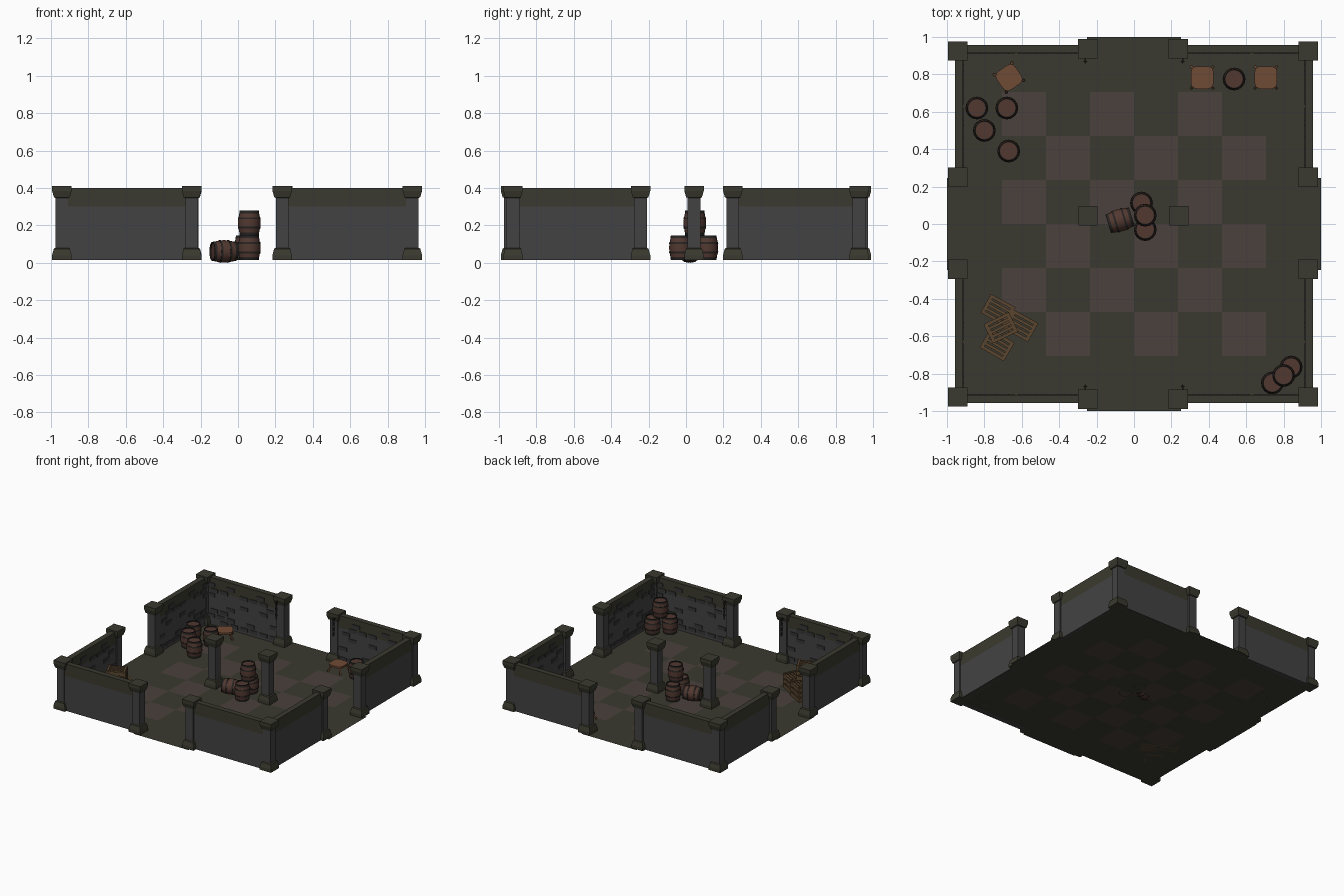
import bpy, bmesh, math, random
from mathutils import Matrix, Vector

if "Cube" in bpy.data.objects:
    bpy.data.objects.remove(bpy.data.objects["Cube"])

random.seed(4)
FLOOR = 0.015


def mat(name, r, g, b):
    m = bpy.data.materials.new(name)
    m.diffuse_color = (r, g, b, 1)
    m.use_nodes = True
    m.node_tree.nodes["Principled BSDF"].inputs["Base Color"].default_value = m.diffuse_color
    return m


OLIVE = mat("olive_stone", .042, .042, .029)
GREY = mat("grey_stone", .055, .055, .057)
TILE = mat("brown_tile", .07, .052, .045)
WOOD = mat("barrel_wood", .085, .04, .03)
IRON = mat("dark_iron", .02, .018, .016)
TABLE = mat("stool_wood", .16, .07, .035)
CRATE = mat("crate_wood", .10, .06, .028)
BRICK = mat("brick_stone", .035, .035, .037)


def finish(bm, name, mats):
    me = bpy.data.meshes.new(name)
    bm.normal_update()
    bm.to_mesh(me)
    bm.free()
    for m in mats:
        me.materials.append(m)
    ob = bpy.data.objects.new(name, me)
    bpy.context.collection.objects.link(ob)
    return ob


def place(src, name, loc, rot=(0, 0, 0)):
    ob = bpy.data.objects.new(name, src.data)
    bpy.context.collection.objects.link(ob)
    ob.location, ob.rotation_euler = loc, rot
    return ob


def box(bm, c, size, rot=None, mi=0):
    m = Matrix.Translation(c) @ (rot or Matrix()) @ Matrix.Diagonal((*size, 1))
    vs = bmesh.ops.create_cube(bm, size=1, matrix=m)["verts"]
    for f in {f for v in vs for f in v.link_faces}:
        f.material_index = mi


def lathe(bm, prof, n, turn=0.0, mids=None, caps=True):
    """Stack of n-sided rings from (radius, z) points."""
    rings = [[bm.verts.new((r * math.cos(turn + 2 * math.pi * i / n),
                            r * math.sin(turn + 2 * math.pi * i / n), z))
              for i in range(n)] for r, z in prof]
    for k in range(len(rings) - 1):
        a, b = rings[k], rings[k + 1]
        for i in range(n):
            j = (i + 1) % n
            f = bm.faces.new((a[i], a[j], b[j], b[i]))
            f.material_index = mids[k] if mids else 0
    if caps:
        bm.faces.new(rings[0][::-1])
        bm.faces.new(rings[-1])


# floor: plain border, door sills and a 6 x 6 checkerboard
bm = bmesh.new()


def quad(x0, x1, y0, y1, mi=0):
    f = bm.faces.new([bm.verts.new((x, y, FLOOR)) for x, y in
                      ((x0, y0), (x1, y0), (x1, y1), (x0, y1))])
    f.material_index = mi


T, E = .705, .955
for i in range(6):
    for j in range(6):
        s = T / 3
        quad(-T + i * s, -T + (i + 1) * s, -T + j * s, -T + (j + 1) * s, (i + j) % 2)
for s in (-1, 1):
    a, b = sorted((s * T, s * E))
    quad(a, b, -E, E)
    quad(-T, T, a, b)
    a, b = sorted((s * E, s * 1.0))
    quad(a, b, -.245, .245)
    quad(-.25, .25, a, b)
finish(bm, "floor", [OLIVE, TILE])

# square columns: corners, door sides, and two in the middle
q = math.sqrt(2)
bm = bmesh.new()
prof = [(.052, 0), (.052, .025), (.043, .06), (.034, .065), (.034, .332),
        (.042, .335), (.052, .37), (.052, .397)]
lathe(bm, [(r * q, z) for r, z in prof], 4, math.pi / 4, [0, 0, 0, 1, 0, 0, 0])
column = finish(bm, "column", [OLIVE, GREY])
spots = [(x, y) for x in (-.942, .932) for y in (-.925, .925, -.243, .25)]
spots += [(x, y) for x in (-.248, .236) for y in (-.938, .938)]
spots += [(-.246, .043), (.24, .043)]
column.location = (*spots[0], FLOOR)
for p in spots[1:]:
    place(column, "column", (*p, FLOOR))

# walls: two per side, with a coping band and raised bricks inside
bm = bmesh.new()
x0, x1 = .25, .925
box(bm, ((x0 + x1) / 2, .935, FLOOR + .1425), (x1 - x0, .044, .285), mi=1)
box(bm, ((x0 + x1) / 2, .935, .35), (x1 - x0, .044, .10))
for row in range(8):
    for col in range(7):
        if random.random() < .45:
            box(bm, (.315 + col * .09 + (row % 2) * .03, .912, .05 + row * .042),
                (.07, .008, .03), mi=2)
wall = finish(bm, "wall", [OLIVE, GREY, BRICK])
for k in range(4):
    for s in (0, 1):
        if k or s:
            w = place(wall, "wall", (0, 0, 0), (0, 0, k * math.pi / 2))
            w.scale.x = -1 if s else 1

# chains hanging beside the front and back doors
bm = bmesh.new()
for k in range(6):
    turn = Matrix.Rotation(k * math.pi / 2, 4, 'Z')
    n, t = 8, 4
    grid = []
    for i in range(n):
        a = 2 * math.pi * i / n
        ring = []
        for j in range(t):
            b = 2 * math.pi * j / t
            r = .008 + .003 * math.cos(b)
            ring.append(bm.verts.new(turn @ Vector((r * math.cos(a), .003 * math.sin(b),
                        1.7 * r * math.sin(a))) + Vector((0, 0, .365 - k * .022))))
        grid.append(ring)
    for i in range(n):
        for j in range(t):
            a, b = grid[i], grid[(i + 1) % n]
            bm.faces.new((a[j], a[(j + 1) % t], b[(j + 1) % t], b[j]))
box(bm, (0, .025, .38), (.008, .06, .008))
chain = finish(bm, "chain", [IRON])
chain.location = (.26, .868, 0)
place(chain, "chain", (-.26, .868, 0))
for x in (-.26, .26):
    place(chain, "chain", (x, -.868, 0), (0, 0, math.pi))

# barrels: bulged staves, iron hoops, recessed lids
H = .132
bm = bmesh.new()
half = [(.046, .008), (.046, 0), (.051, 0), (.053, .015), (.057, .036), (.059, .036),
        (.061, .046), (.059, .046)]
prof = half + [(.060, H / 2)] + [(r, H - z) for r, z in half[::-1]]
m = [1, 1, 1, 0, 1, 1, 1, 0]
lathe(bm, prof, 16, 0, m + m[::-1])
barrel = finish(bm, "barrel", [WOOD, IRON])
barrel.select_set(True)
bpy.context.view_layer.objects.active = barrel
bpy.ops.object.shade_smooth_by_angle(angle=math.radians(30))
barrel.location = (.06, -.03, FLOOR)
for x, y, lvl in ((.04, .112, 0), (.06, .047, 1), (-.84, .62, 0), (-.68, .62, 0),
                  (-.80, .50, 0), (-.67, .39, 0), (.535, .775, 0),
                  (.74, -.85, 0), (.84, -.765, 0), (.80, -.81, 1)):
    place(barrel, "barrel", (x, y, FLOOR + lvl * H))
a = math.radians(17)
place(barrel, "fallen_barrel", (-.075 - H / 2 * math.cos(a), .02 - H / 2 * math.sin(a), .061),
      (0, math.pi / 2, a))

# low stools: rounded square seat on four splayed legs
bm = bmesh.new()
box(bm, (0, 0, .058), (.12, .12, .014))
bmesh.ops.bevel(bm, geom=[e for e in bm.edges
                          if abs(e.verts[0].co.z - e.verts[1].co.z) > .01],
                offset=.03, segments=3, profile=.5, affect='EDGES')
for sx in (-1, 1):
    for sy in (-1, 1):
        top, foot = Vector((sx * .035, sy * .035, .053)), Vector((sx * .058, sy * .058, .003))
        d = top - foot
        box(bm, (top + foot) / 2, (.012, .012, d.length),
            d.to_track_quat('Z', 'Y').to_matrix().to_4x4())
stool = finish(bm, "stool", [TABLE])
stool.location = (.365, .783, FLOOR)
place(stool, "stool", (.705, .783, FLOOR))
place(stool, "stool", (-.668, .783, FLOOR), (0, 0, .6))

# slatted crates: corner posts, side slats, lid and bottom slats
L, W, C = .15, .115, .12
bm = bmesh.new()
for sx in (-1, 1):
    for sy in (-1, 1):
        box(bm, (sx * (L / 2 - .009), sy * (W / 2 - .009), C / 2), (.012, .012, C))
for i in range(3):
    z = .02 + i * .04
    for s in (-1, 1):
        box(bm, (0, s * (W / 2 - .003), z), (L, .006, .03))
        box(bm, (s * (L / 2 - .003), 0, z), (.006, W - .012, .03))
for z in (.003, C - .006):
    for i in range(5):
        box(bm, (0, (i - 2) * .0235, z), (L - .012, .016, .006))
for s in (-1, 1):
    box(bm, (s * (L / 2 - .012), 0, C), (.016, W, .006))
crate = finish(bm, "crate", [CRATE])
crate.location, crate.rotation_euler = (-.727, -.46, FLOOR), (0, 0, -.5)
place(crate, "crate", (-.605, -.545, FLOOR), (0, 0, -.5))
place(crate, "crate", (-.732, -.647, FLOOR), (0, 0, -.52))
place(crate, "crate", (-.712, -.555, FLOOR + C + .003), (0, 0, .45))
